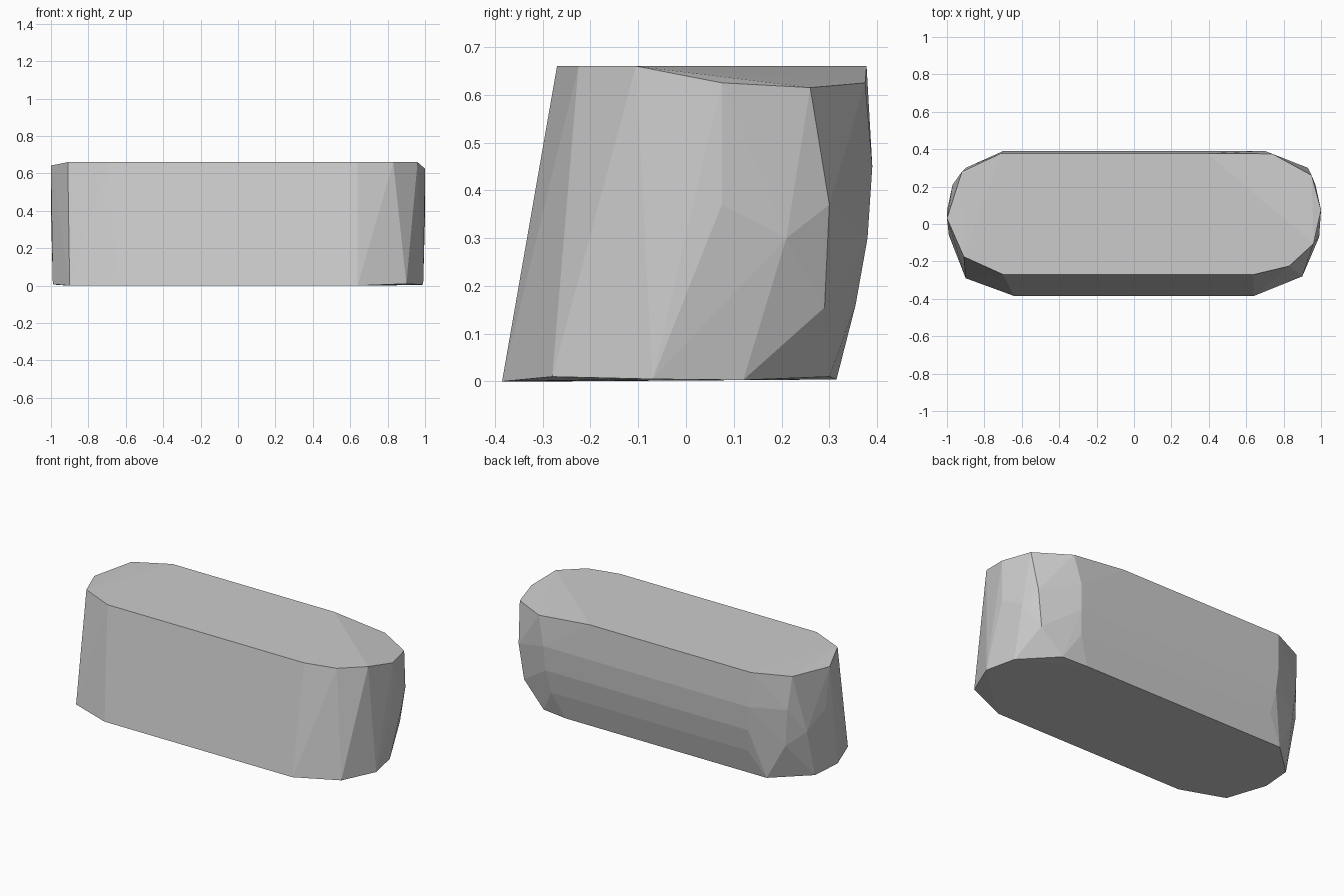
import bpy
import bmesh

# Remove the default cube only
default_cube = bpy.data.objects.get("Cube")
if default_cube:
    bpy.data.objects.remove(default_cube, do_unlink=True)


def make_material(name, value):
    material = bpy.data.materials.new(name)
    colour = (value, value, value, 1.0)
    material.diffuse_color = colour
    material.use_nodes = True
    for node in material.node_tree.nodes:
        if node.type == "BSDF_PRINCIPLED":
            node.inputs["Base Color"].default_value = colour
    return material


def make_hull(name, points, material):
    """Wrap a faceted convex shell around the control points."""
    bm = bmesh.new()
    for point in points:
        bm.verts.new(point)
    result = bmesh.ops.convex_hull(bm, input=list(bm.verts))
    unused = set(result["geom_interior"]) | set(result["geom_unused"])
    loose = [item for item in unused if isinstance(item, bmesh.types.BMVert)]
    bmesh.ops.delete(bm, geom=loose, context="VERTS")
    bmesh.ops.recalc_face_normals(bm, faces=list(bm.faces))
    mesh = bpy.data.meshes.new(name)
    bm.to_mesh(mesh)
    bm.free()
    mesh.materials.append(material)
    shell = bpy.data.objects.new(name, mesh)
    bpy.context.collection.objects.link(shell)
    return shell


# Base outline, counter-clockwise from the front left corner
base_rim = [
    (-.64, -.385, 0), (.64, -.385, 0), (.9, -.28, .01), (.99, -.07, .005),
    (.95, .12, .003), (.76, .3, .01), (.6, .315, .004), (-.77, .315, .004),
    (-.97, .13, .004), (-.99, -.06, .008), (-.9, -.29, 0),
]

# Upper outline, leaning back and dipping at the right rear
top_rim = [
    (-.7, -.27, .66), (.64, -.27, .66), (.83, -.225, .66), (.96, -.105, .66),
    (1, .075, .625), (.95, .26, .615), (.74, .375, .625), (.39, .378, .66),
    (-.71, .378, .66), (-.92, .28, .655), (-1, .03, .642), (-.91, -.175, .66),
]

# Rounded rear wall and rear corners
rear_bulge = [
    (.93, .3, .37), (.9, .29, .155), (.97, .21, .3), (1, .075, .37),
    (-.9, .3, .45), (-.88, .29, .22), (-.97, .21, .3), (-1, .07, .4),
]
for side in (-1, 1):
    rear_bulge += [(side * .7, .39, .45), (side * .69, .38, .3),
                   (side * .67, .355, .16)]

grey = make_material("plain grey", .6)
make_hull("faceted_block", base_rim + top_rim + rear_bulge, grey)
